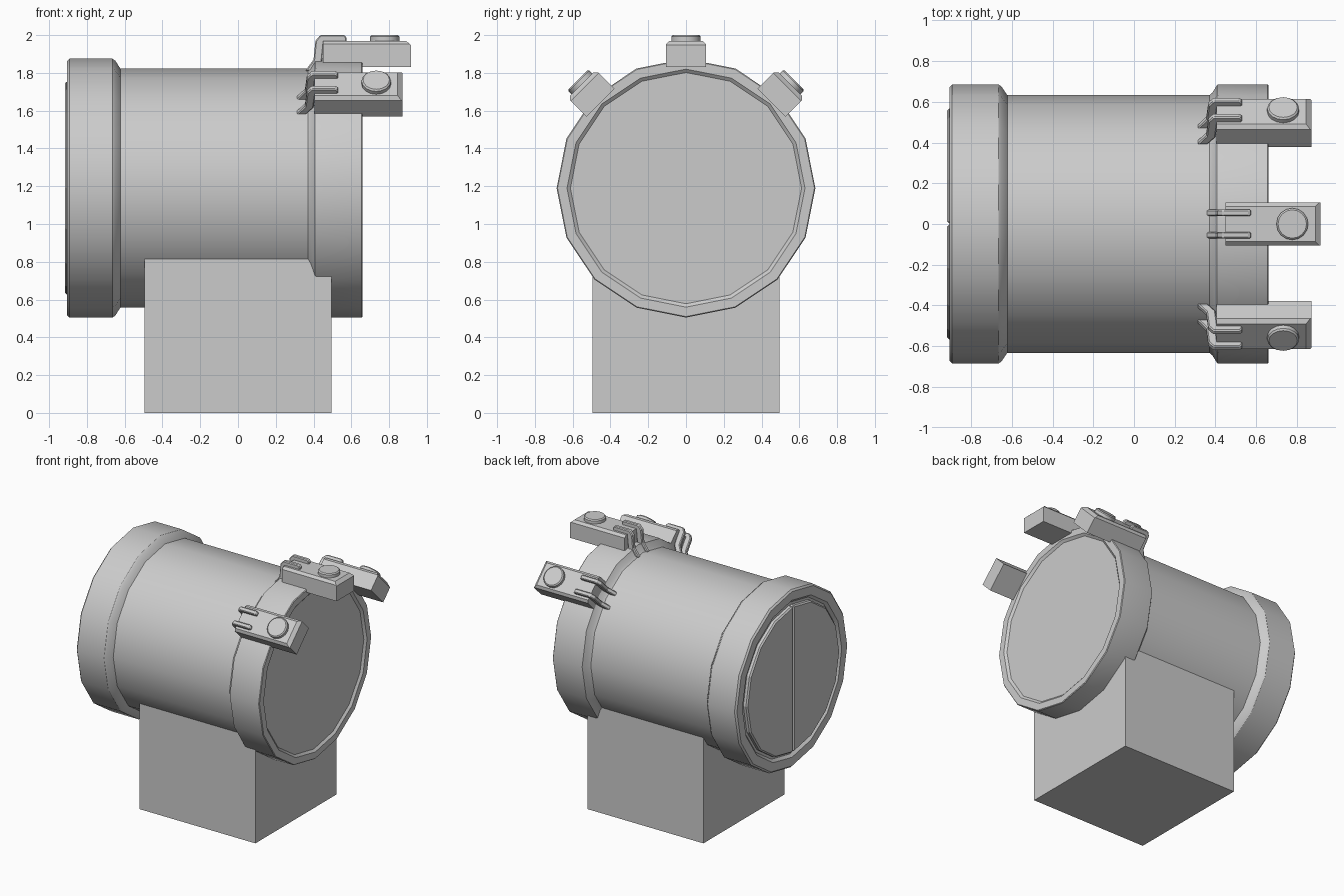
import bpy, bmesh
from math import pi, cos, sin, radians
from mathutils import Matrix

if "Cube" in bpy.data.objects:
    bpy.data.objects.remove(bpy.data.objects["Cube"])

AXIS_Z = 1.19
SIDES = 16


def make_object(name, bm, matrix=None, bevel=0.0, smooth=None):
    if matrix:
        bm.transform(matrix)
    bmesh.ops.remove_doubles(bm, verts=bm.verts, dist=0.0001)
    bmesh.ops.recalc_face_normals(bm, faces=bm.faces)
    mesh = bpy.data.meshes.new(name)
    bm.to_mesh(mesh)
    bm.free()
    ob = bpy.data.objects.new(name, mesh)
    bpy.context.collection.objects.link(ob)
    if bevel:
        mod = ob.modifiers.new("Bevel", 'BEVEL')
        mod.width = bevel
        mod.segments = 1
        mod.limit_method = 'ANGLE'
        mod.angle_limit = radians(40)
    if smooth:
        bpy.context.view_layer.objects.active = ob
        bpy.ops.object.select_all(action='DESELECT')
        ob.select_set(True)
        bpy.ops.object.shade_smooth_by_angle(angle=radians(smooth))
    return ob


def lathe(name, profile):
    """Turn (x, radius) points around the barrel axis."""
    bm = bmesh.new()
    vs = [bm.verts.new((x, 0, r)) for x, r in profile]
    es = [bm.edges.new(p) for p in zip(vs, vs[1:])]
    bmesh.ops.spin(bm, geom=vs + es, cent=(0, 0, 0), axis=(1, 0, 0),
                   angle=2 * pi, steps=SIDES)
    return make_object(name, bm, Matrix.Translation((0, 0, AXIS_Z)), smooth=30)


def prism(name, points, direction, matrix, bevel):
    """Extrude a flat outline along a direction."""
    bm = bmesh.new()
    face = bm.faces.new([bm.verts.new(p) for p in points])
    geom = bmesh.ops.extrude_face_region(bm, geom=[face])["geom"]
    bmesh.ops.translate(bm, vec=direction,
                        verts=[g for g in geom if isinstance(g, bmesh.types.BMVert)])
    return make_object(name, bm, matrix, bevel)


# square base, running up into the barrel
bm = bmesh.new()
bmesh.ops.create_cube(bm, size=1)
make_object("base", bm, Matrix.Translation((0, 0, 0.495)) @ Matrix.Scale(0.99, 4))

# barrel: body, collars and recessed ends in one turned profile
lathe("barrel", [
    (-0.885, 0), (-0.885, 0.585), (-0.905, 0.605), (-0.905, 0.672), (-0.893, 0.685),
    (-0.665, 0.685), (-0.65, 0.675), (-0.622, 0.632),
    (0.37, 0.632), (0.385, 0.645), (0.408, 0.683), (0.42, 0.685),
    (0.655, 0.685), (0.66, 0.68), (0.66, 0.63), (0.645, 0.612), (0.645, 0)])

# two half-round doors on the rear end
for name, side in (("door_left", 1), ("door_right", -1)):
    arc = [2 * pi * i / SIDES for i in range(SIDES // 2 + 1)]
    pts = [(-0.87, side * (0.563 * sin(a) + 0.003), 0.565 * cos(a)) for a in arc]
    prism(name, pts, (-0.047, 0, 0), Matrix.Translation((0, 0, AXIS_Z)), 0.01)

# three clamps around the front collar: block, button and two hinge arms
arm = [(0.355, 0.62), (0.40, 0.68), (0.41, 0.78), (0.435, 0.81), (0.565, 0.81),
       (0.575, 0.795), (0.575, 0.765), (0.455, 0.765), (0.445, 0.67), (0.405, 0.62)]
for label, angle, shift in (("top", 0, 0), ("left", 45, -0.045), ("right", -45, -0.045)):
    place = (Matrix.Translation((shift, 0, AXIS_Z))
             @ Matrix.Rotation(radians(angle), 4, 'X'))
    block = [(0.45, -0.105, 0.64), (0.915, -0.105, 0.64), (0.915, -0.105, 0.757),
             (0.89, -0.105, 0.78), (0.45, -0.105, 0.78)]
    # slanted long sides of the block top
    body = prism("clamp_block_" + label, block, (0, 0.21, 0), Matrix.Identity(4), 0)
    bm = bmesh.new()
    bm.from_mesh(body.data)
    bmesh.ops.bevel(bm, geom=[e for e in bm.edges
                              if all(v.co.z > 0.77 for v in e.verts)
                              and abs(e.verts[0].co.y - e.verts[1].co.y) < 0.01],
                    offset=0.018, segments=1, affect='EDGES')
    bm.transform(place)
    bm.to_mesh(body.data)
    bm.free()

    bm = bmesh.new()
    bmesh.ops.create_cone(bm, cap_ends=True, segments=16, radius1=0.078,
                          radius2=0.078, depth=0.06)
    make_object("clamp_button_" + label, bm,
                place @ Matrix.Translation((0.777, 0, 0.78)), 0.008, 30)

    for n, y in enumerate((-0.071, 0.039)):
        prism(f"clamp_arm_{label}_{n}", [(x, y, r) for x, r in arm], (0, 0.032, 0),
              place, 0.006)
